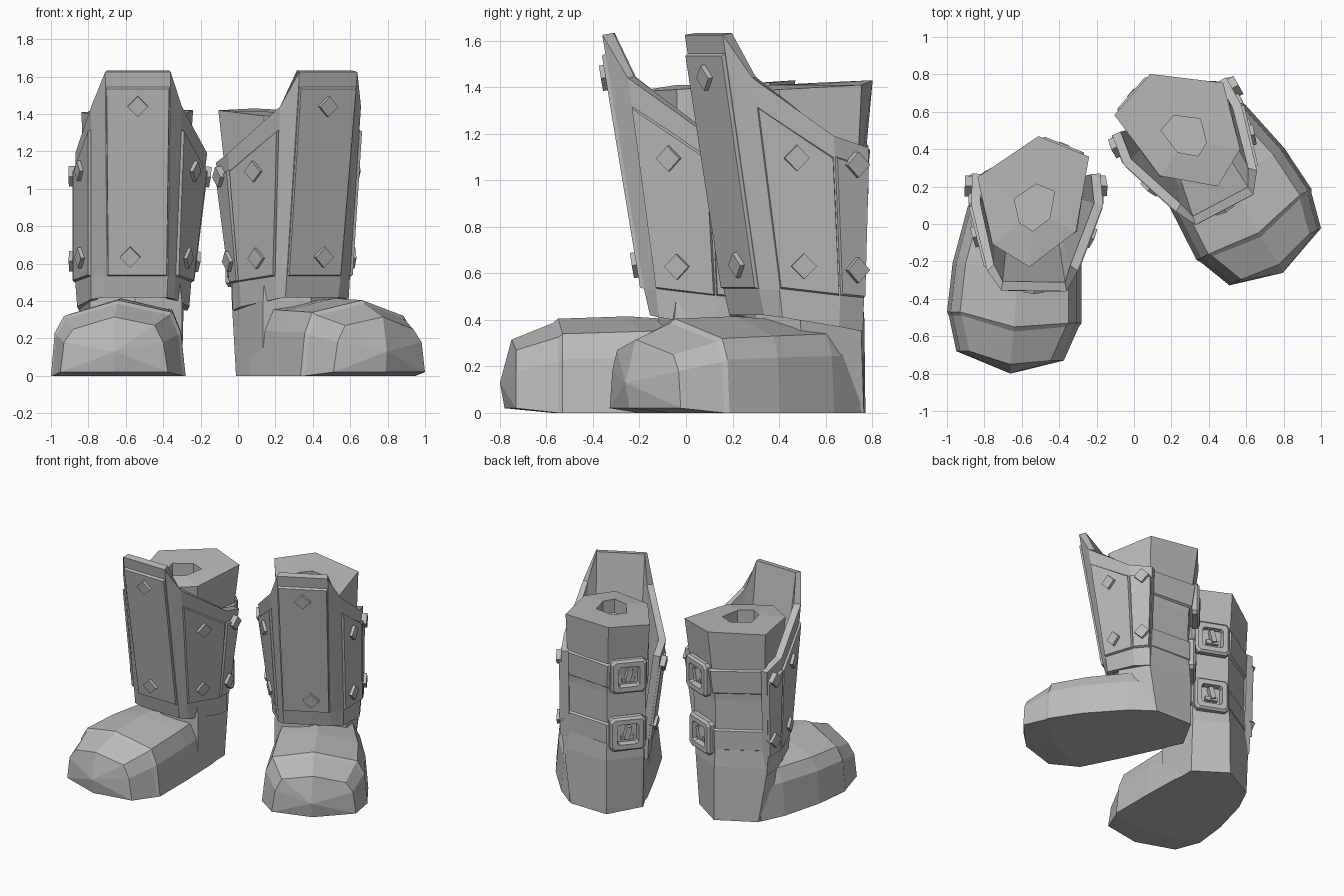
import bpy, bmesh, math
from mathutils import Vector, Matrix

if "Cube" in bpy.data.objects:
    bpy.data.objects.remove(bpy.data.objects["Cube"])

grey = bpy.data.materials.new("plain_grey")
grey.use_nodes = True
COLOUR = (0.5, 0.5, 0.5, 1)
grey.diffuse_color = COLOUR
grey.node_tree.nodes["Principled BSDF"].inputs["Base Color"].default_value = COLOUR

# Places the mirrored, turned copy that becomes the other boot
TO_LEFT = (Matrix.Translation((0.285, 0.455, 0)) @ Matrix.Rotation(math.radians(27), 4, 'Z')
           @ Matrix.Scale(-1, 4, (1, 0, 0)) @ Matrix.Translation((0.53, -0.07, 0)))


def add_pair(name, bm, closed=True, thickness=0):
    """Make the right part and its mirrored left partner."""
    if closed:
        bmesh.ops.recalc_face_normals(bm, faces=bm.faces)
    for side in ("right", "left"):
        if side == "left":
            bm.transform(TO_LEFT)
            bmesh.ops.reverse_faces(bm, faces=bm.faces)
        mesh = bpy.data.meshes.new(f"{side}_{name}")
        bm.to_mesh(mesh)
        mesh.materials.append(grey)
        ob = bpy.data.objects.new(f"{side}_{name}", mesh)
        bpy.context.scene.collection.objects.link(ob)
        if thickness:
            ob.modifiers.new("Thickness", 'SOLIDIFY').thickness = thickness
    bm.free()


def loft(bm, rings, caps=(True, True)):
    """Skin closed rings of equal size; returns their vertices."""
    rows = [[bm.verts.new(p) for p in ring] for ring in rings]
    n = len(rows[0])
    for a, b in zip(rows, rows[1:]):
        for i in range(n):
            j = (i + 1) % n
            bm.faces.new((a[i], a[j], b[j], b[i]))
    if caps[0]:
        bm.faces.new(rows[0])
    if caps[1]:
        bm.faces.new(rows[-1])
    return rows


# Boot shaft: six-sided column with a dimple in the top
SOLE = [(-.53, .425), (-.30, .27), (-.30, -.05), (-.55, -.12), (-.82, -.03), (-.80, .28)]
HEEL = [(-.53, .42), (-.29, .30), (-.30, -.05), (-.55, -.12), (-.79, -.02), (-.85, .24)]
ANKLE = [(-.53, .40), (-.28, .30), (-.32, -.03), (-.56, -.10), (-.75, -.03), (-.82, .23)]
TOP = [(-.51, .47), (-.24, .36), (-.31, -.04), (-.56, -.23), (-.757, -.107), (-.837, .25)]
TOP_Z = [1.43, 1.42, 1.39, 1.38, 1.39, 1.41]
CENTRE = Vector((-.53, .07, 0))


def shaft_ring(z, scale=1.0):
    """Shaft outline at a height above the ankle."""
    t = max(0, (z - .85) / .56)
    ring = [Vector((*a, z)).lerp(Vector((*b, z)), t) for a, b in zip(ANKLE, TOP)]
    mid = CENTRE + Vector((0, 0, z))
    return [mid + (p - mid) * scale for p in ring]


bm = bmesh.new()
rim = [Vector((x, y, z)) for (x, y), z in zip(TOP, TOP_Z)]
hole = [(p - CENTRE) * .36 + CENTRE for p in rim]
for p in hole:
    p.z = 1.41
loft(bm, [[(x, y, 0) for x, y in SOLE], [(x, y, .40) for x, y in HEEL],
          [(x, y, .62) for x, y in ANKLE], shaft_ring(.9), rim, hole,
          [p - Vector((0, 0, .1)) for p in hole]])
add_pair("boot_shaft", bm)


# Foot: sections from heel to toe, with a raised seam behind the toe cap
def foot_section(y_out, y_mid, y_in, x_out, x_in, shoulder, ridge, base=0.0):
    x_mid = (x_out + x_in) / 2
    waist = shoulder * .72
    return [(x_out, y_out, base), (x_out + .02, y_out, waist), (x_out + .07, y_out, shoulder),
            (x_mid, y_mid, ridge), (x_in - .07, y_in, shoulder + .02), (x_in - .025, y_in, waist),
            (x_in, y_in, base), (x_mid, y_mid, base)]


bm = bmesh.new()
rows = loft(bm, [foot_section(.26, .20, .24, -.81, -.31, .34, .37),
                 foot_section(.09, .05, .10, -.89, -.29, .34, .395),
                 foot_section(-.21, -.25, -.2, -.97, -.28, .33, .415),
                 foot_section(-.47, -.55, -.53, -1.0, -.28, .32, .405),
                 foot_section(-.49, -.575, -.55, -.99, -.295, .305, .385),
                 foot_section(-.68, -.75, -.73, -.95, -.375, .25, .315, .02)], (True, False))
rows[-1][7].co.y = -.78
tip = bm.verts.new((-.66, -.80, .13))
for a, b in zip(rows[-1], rows[-1][1:] + rows[-1][:1]):
    bm.faces.new((a, b, tip))
add_pair("foot", bm)

# Greave columns, inner back round to outer back: upper, lower and hem points
COLUMNS = [[(-.18, .27, 1.14), (-.265, .25, .49), (-.27, .25, .35)],
           [(-.165, .10, 1.19), (-.25, .13, .50), (-.26, .13, .37)],
           [(-.30, -.25, 1.44), (-.335, -.13, .53), (-.34, -.115, .41)],
           [(-.36, -.36, 1.625), (-.375, -.18, .53), (-.38, -.155, .42)],
           [(-.71, -.355, 1.625), (-.70, -.175, .53), (-.70, -.15, .42)],
           [(-.785, -.25, 1.44), (-.785, -.12, .53), (-.785, -.105, .41)],
           [(-.87, .10, 1.19), (-.87, .13, .50), (-.86, .13, .37)],
           [(-.865, .27, 1.14), (-.86, .25, .49), (-.85, .25, .35)]]
COLUMNS = [[Vector(p) for p in column] for column in COLUMNS]

bm = bmesh.new()
grid = [[bm.verts.new(p) for p in column] for column in COLUMNS]
for a, b in zip(grid, grid[1:]):
    for r in range(2):
        bm.faces.new((a[r], b[r], b[r + 1], a[r + 1]))
add_pair("greave", bm, closed=False, thickness=.05)


def facet(i, u, t):
    """Point and outward normal on greave facet i; t runs from upper to lower."""
    (a, c, _), (b, d, _) = COLUMNS[i], COLUMNS[i + 1]
    left, right = a.lerp(c, t), b.lerp(d, t)
    normal = (right - left).cross((c - a).lerp(d - b, u)).normalized()
    return left.lerp(right, u), normal


# Raised plates on the greave, with bevelled edges
def plate(name, i, t0, height=.016):
    bm = bmesh.new()
    base, face = [], []
    mid = facet(i, .5, .5)[0]
    for u, t in ((.01, t0), (.99, t0), (.99, 1), (.01, 1)):
        p, n = facet(i, u, t)
        base.append(p - n * .01)
        face.append(p + (mid - p).normalized() * .012 + n * height)
    loft(bm, [base, face])
    add_pair(name, bm)


for name, i, top in (("front", 3, .07), ("inner_side", 1, .13), ("outer_side", 5, .13),
                     ("inner_back", 0, .12), ("outer_back", 6, .12)):
    plate(f"{name}_plate", i, top)


def box(bm, size, frame, at=(0, 0, 0), turn=0):
    m = (frame @ Matrix.Translation(at) @ Matrix.Rotation(turn, 4, 'Z')
         @ Matrix.Diagonal((*size, 1)))
    bmesh.ops.create_cube(bm, size=1, matrix=m)


def frame_at(point, normal):
    """Local frame with z along the normal and y upwards."""
    z = normal.normalized()
    x = Vector((0, 0, 1)).cross(z).normalized()
    m = Matrix((x, z.cross(x), z)).transposed().to_4x4()
    m.translation = point
    return m


# Diamond studs, upper and lower on each plate
STUDS = {"front": (3, .5, .62, .165, .9), "inner_side": (1, .53, .57, .28, .86),
         "outer_side": (5, .47, .43, .28, .86), "inner_back": (0, .4, .4, .14, .82),
         "outer_back": (6, .6, .6, .14, .82)}
for name, (i, u_up, u_low, t_up, t_low) in STUDS.items():
    bm = bmesh.new()
    for u, t in ((u_up, t_up), (u_low, t_low)):
        box(bm, (.078, .078, .05), frame_at(*facet(i, u, t)), (0, 0, .013), math.pi / 4)
    add_pair(f"{name}_studs", bm)

# Straps round the calf, each with a buckle on the inner back facet
for name, low, high in (("upper", .95, 1.14), ("lower", .52, .68)):
    bm = bmesh.new()
    loft(bm, [shaft_ring(low, 1.0), shaft_ring(low + .01, 1.05),
              shaft_ring(high - .01, 1.05), shaft_ring(high, 1.0)])
    add_pair(f"{name}_strap", bm)

    ring = shaft_ring((low + high) / 2, 1.05)
    edge = ring[1] - ring[0]
    frame = frame_at((ring[0] + ring[1]) / 2, edge.cross(Vector((0, 0, -1))))
    bm = bmesh.new()
    loops = []
    for half, z in ((.125, -.01), (.125, .025), (.11, .04), (.075, .04), (.068, .0)):
        cut = half * .82
        corners = [(half, -cut), (half, cut), (cut, half), (-cut, half),
                   (-half, cut), (-half, -cut), (-cut, -half), (cut, -half)]
        loops.append([frame @ Vector((x, y, z)) for x, y in corners])
    loft(bm, loops)
    box(bm, (.035, .09, .05), frame, (0, .01, .02), .25)
    box(bm, (.09, .03, .03), frame, (0, -.03, .01))
    add_pair(f"{name}_buckle", bm)
